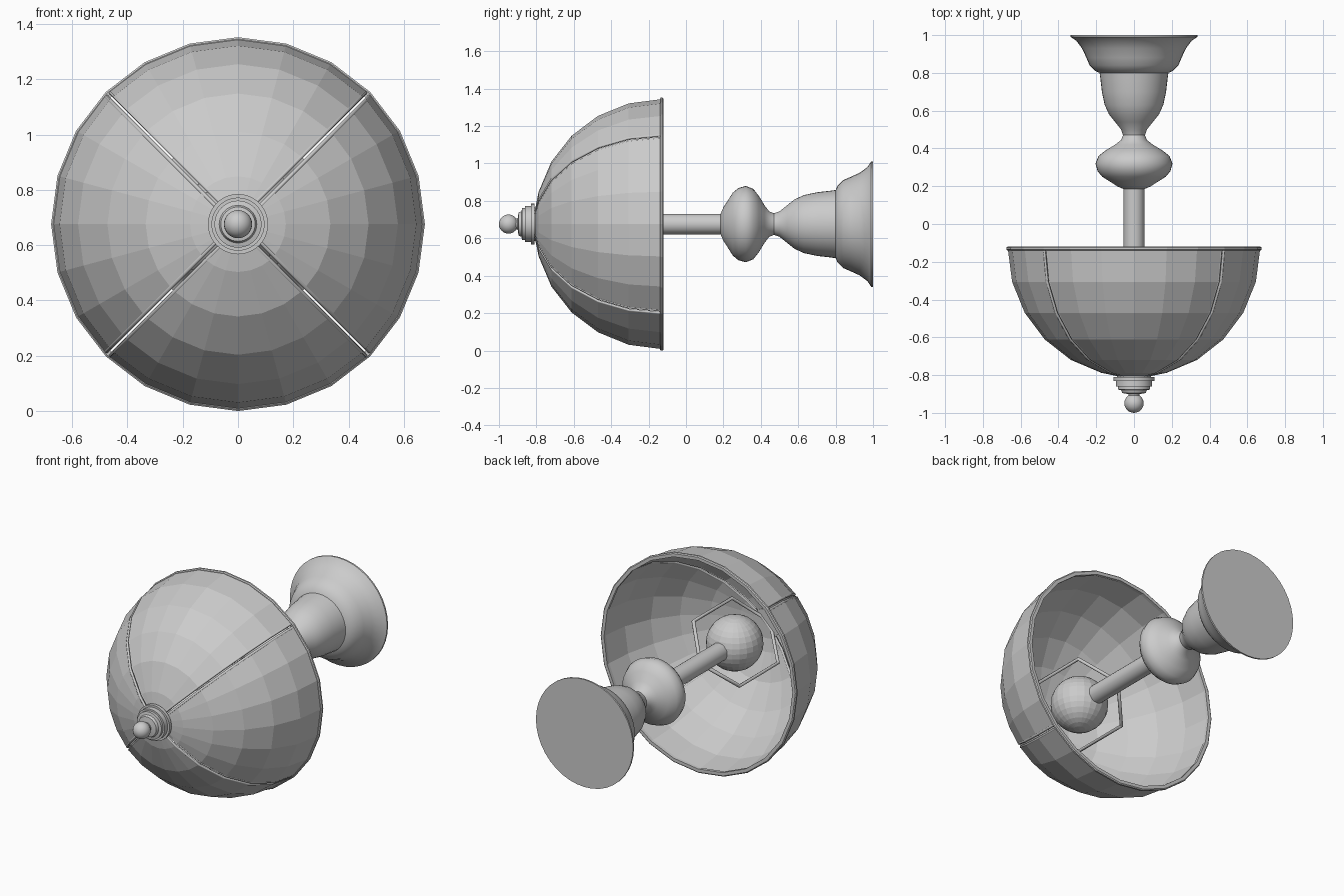
import bpy, bmesh, math
from mathutils import Vector

if "Cube" in bpy.data.objects:
    bpy.data.objects.remove(bpy.data.objects["Cube"])

CZ = 0.676            # height of the lamp axis, which runs along y
SEG = 24              # sides of the low-poly shade


def add_object(name, bm):
    mesh = bpy.data.meshes.new(name)
    bm.to_mesh(mesh)
    bm.free()
    ob = bpy.data.objects.new(name, mesh)
    bpy.context.collection.objects.link(ob)
    return ob


def on_axis(y, r, a):
    return Vector((r * math.cos(a), y, CZ + r * math.sin(a)))


def lathe(name, profile, seg=40, smooth=None, closed=False):
    """Revolve (y, radius) points around the lamp axis."""
    bm = bmesh.new()
    rings = [[bm.verts.new(on_axis(y, r, 2 * math.pi * i / seg)) for i in range(seg)]
             for y, r in profile]
    pairs = list(zip(rings, rings[1:]))
    if closed:
        pairs.append((rings[-1], rings[0]))
    else:
        bm.faces.new(rings[0])
        bm.faces.new(rings[-1])
    for a, b in pairs:
        for i in range(seg):
            j = (i + 1) % seg
            bm.faces.new((a[i], a[j], b[j], b[i]))
    bmesh.ops.recalc_face_normals(bm, faces=bm.faces)
    ob = add_object(name, bm)
    if smooth:
        bpy.ops.object.select_all(action='DESELECT')
        ob.select_set(True)
        bpy.context.view_layer.objects.active = ob
        bpy.ops.object.shade_smooth_by_angle(angle=math.radians(smooth))
    return ob


def wire(name, points, radius, cyclic=False):
    cu = bpy.data.curves.new(name, 'CURVE')
    cu.dimensions = '3D'
    cu.bevel_depth = radius
    cu.bevel_resolution = 1
    cu.use_fill_caps = True
    sp = cu.splines.new('POLY')
    sp.points.add(len(points) - 1)
    for p, co in zip(sp.points, points):
        p.co = (*co, 1)
    sp.use_cyclic_u = cyclic
    ob = bpy.data.objects.new(name, cu)
    bpy.context.collection.objects.link(ob)
    bpy.ops.object.select_all(action='DESELECT')
    ob.select_set(True)
    bpy.context.view_layer.objects.active = ob
    bpy.ops.object.convert(target='MESH')


def ball(name, y, r, u, v, smooth):
    bm = bmesh.new()
    bmesh.ops.create_uvsphere(bm, u_segments=u, v_segments=v, radius=r)
    bmesh.ops.translate(bm, verts=bm.verts, vec=(0, y, CZ))
    for f in bm.faces:
        f.smooth = smooth
    add_object(name, bm)


# wall base, cup and knob turned as one spindle
lathe("wall_mount", [
    (1.0, 0.335), (0.99, 0.335), (0.97, 0.305), (0.93, 0.275), (0.88, 0.252),
    (0.84, 0.235), (0.81, 0.205), (0.80, 0.182), (0.77, 0.178), (0.70, 0.17),
    (0.63, 0.155), (0.58, 0.132), (0.54, 0.1), (0.50, 0.068), (0.47, 0.058),
    (0.445, 0.068), (0.42, 0.1), (0.39, 0.15), (0.36, 0.188), (0.32, 0.204),
    (0.28, 0.193), (0.25, 0.168), (0.22, 0.12), (0.20, 0.09), (0.185, 0.055)], smooth=40)

# straight arm and bulb
lathe("arm", [(0.2, 0.055), (-0.34, 0.055)], seg=24, smooth=40)
ball("bulb", -0.48, 0.163, 24, 16, False)

# hexagonal support wire around the bulb, in the diagonal plane
harp = [(-0.18, 0.055), (-0.30, 0.225), (-0.68, 0.225), (-0.795, 0.05)]
path = [on_axis(y, r, math.pi / 4) for y, r in harp]
path += [on_axis(y, -r, math.pi / 4) for y, r in reversed(harp)]
wire("bulb_harp", path, 0.011, cyclic=True)

# shade: four flat-faced panels with a slit and edge trims between them
R, Y0, DEPTH = 0.662, -0.13, 0.675
rows = [(Y0 - DEPTH * math.sin(t), R * math.cos(t))
        for t in (math.radians(15 * k) for k in range(6))]
rows.append((-0.803, 0.07))
GAP = 0.011
for n in range(4):
    bm = bmesh.new()
    start = math.pi / 4 + n * math.pi / 2
    cols = SEG // 4
    grid = []
    for y, r in rows:
        line = []
        for i in range(cols + 1):
            a = start + i * 2 * math.pi / SEG
            p = on_axis(y, r, a)
            side = (i == 0) - (i == cols)
            p += Vector((-math.sin(a), 0, math.cos(a))) * GAP * side
            line.append(bm.verts.new(p))
        grid.append(line)
    for a, b in zip(grid, grid[1:]):
        for i in range(cols):
            bm.faces.new((a[i], a[i + 1], b[i + 1], b[i]))
    bmesh.ops.recalc_face_normals(bm, faces=bm.faces)
    edges = [[line[k].co.copy() for line in grid] for k in (0, -1)]
    panel = add_object(f"shade_panel_{n + 1}", bm)
    mod = panel.modifiers.new("thickness", 'SOLIDIFY')
    mod.thickness = 0.012
    mod.offset = 0
    for k, pts in enumerate(edges):
        wire(f"panel_trim_{n + 1}_{k + 1}", pts, 0.008)

# shade rim
lathe("shade_rim", [(-0.14, 0.65), (-0.14, 0.67), (-0.135, 0.676), (-0.125, 0.676),
                    (-0.12, 0.67), (-0.12, 0.65)], seg=SEG, closed=True)

# stepped finial with ball end
lathe("finial", [
    (-0.79, 0.09), (-0.81, 0.09), (-0.81, 0.109), (-0.83, 0.109), (-0.83, 0.096),
    (-0.86, 0.096), (-0.86, 0.085), (-0.876, 0.085), (-0.88, 0.068),
    (-0.895, 0.062), (-0.90, 0.03), (-0.92, 0.028)], smooth=30)
ball("finial_ball", -0.949, 0.051, 24, 16, True)
